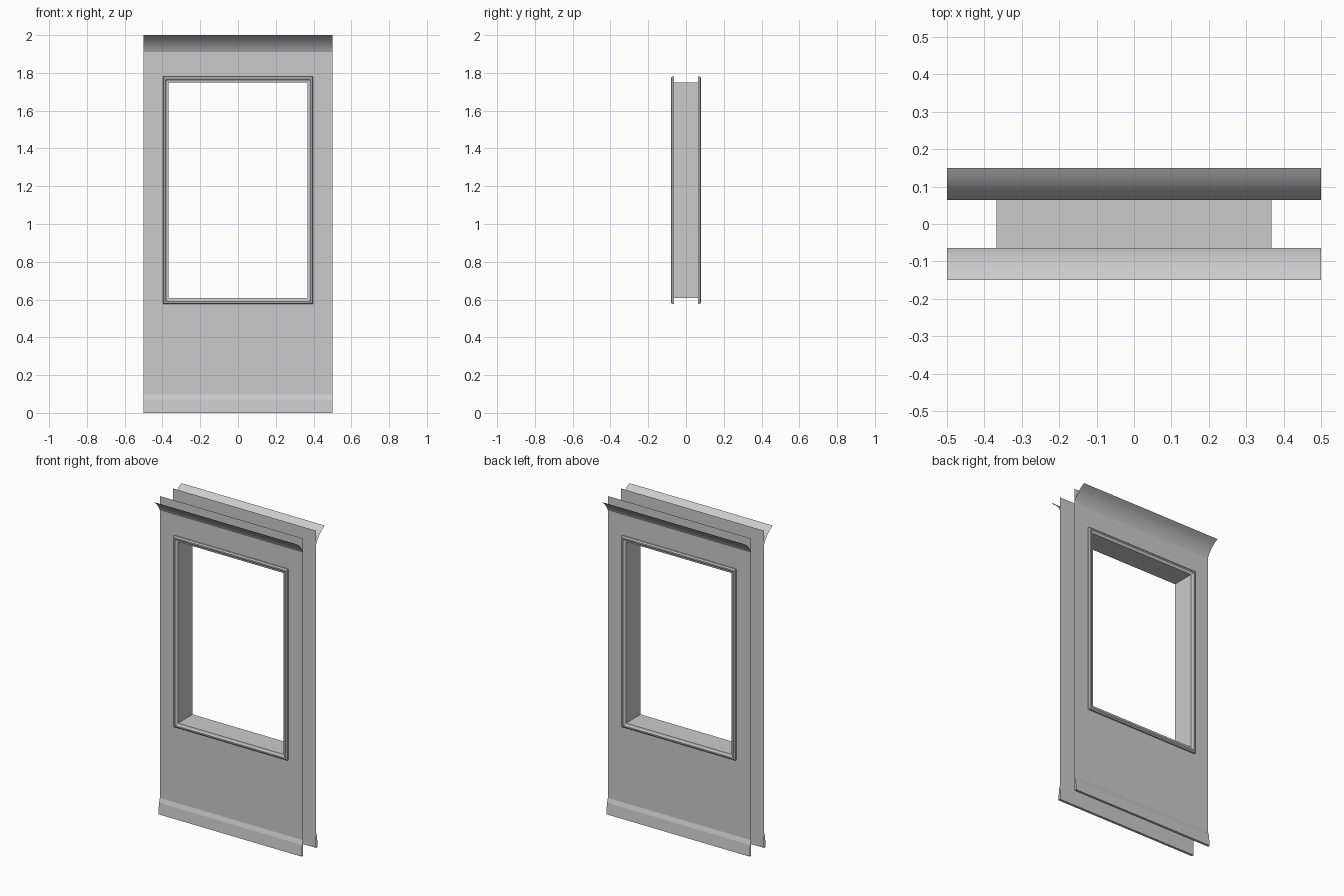
import bpy, bmesh
from math import pi
from mathutils import Matrix

if "Cube" in bpy.data.objects:
    bpy.data.objects.remove(bpy.data.objects["Cube"])

W = 0.5            # half width of the panel
Y = 0.064          # distance of each wall sheet from the centre plane
X1, Z0, Z1 = 0.367, 0.607, 1.75   # window opening


def finish(name, bm, smooth=False):
    me = bpy.data.meshes.new(name)
    bm.to_mesh(me)
    bm.free()
    ob = bpy.data.objects.new(name, me)
    bpy.context.collection.objects.link(ob)
    if smooth:
        bpy.ops.object.select_all(action='DESELECT')
        bpy.context.view_layer.objects.active = ob
        ob.select_set(True)
        bpy.ops.object.shade_smooth_by_angle(angle=pi / 6)
    return ob


def skin(bm, rows, closed=False):
    """Bridge consecutive rows of points with quads."""
    vs = [[bm.verts.new(p) for p in r] for r in rows]
    n = len(rows[0])
    for a, b in zip(vs, vs[1:]):
        for i in range(n if closed else n - 1):
            j = (i + 1) % n
            bm.faces.new((a[i], a[j], b[j], b[i]))


def rect(grow, y):
    """Window-shaped loop, enlarged by grow, at depth y."""
    x, lo, hi = X1 + grow, Z0 - grow, Z1 + grow
    return [(-x, y, lo), (x, y, lo), (x, y, hi), (-x, y, hi)]


def both_sides(name, rows, closed=False, smooth=False):
    """Front part plus its copy turned half way round."""
    for side, turn in (("front", 0), ("back", pi)):
        bm = bmesh.new()
        skin(bm, rows, closed)
        bm.transform(Matrix.Rotation(turn, 4, 'Z'))
        finish(f"{side}_{name}", bm, smooth)


def strip(profile):
    """Rows running across the panel width, from (depth, height) points."""
    return [[(-W, -d, z), (W, -d, z)] for d, z in profile]


# Wall sheets with the window hole
outer = [(-W, -Y, 0), (W, -Y, 0), (W, -Y, 2), (-W, -Y, 2)]
both_sides("wall", [outer, rect(0, -Y)], closed=True)

# Raised window trim
trim = [(0.031, Y), (0.031, 0.073), (0.024, 0.079), (0.016, 0.079),
        (0.010, 0.074), (0.0, 0.072), (0.0, Y)]
both_sides("window_trim", [rect(g, -d) for g, d in trim], closed=True)

# Baseboard with a sloped top
both_sides("baseboard", strip([(Y, 0), (0.08, 0), (0.073, 0.07), (Y, 0.097)]))

# Concave crown moulding
both_sides("crown", strip([(Y, 1.91), (0.071, 1.925), (0.08, 1.94), (0.098, 1.963),
                           (0.122, 1.984), (0.15, 2.0)]), smooth=True)

# Window reveal joining both sheets
bm = bmesh.new()
skin(bm, [rect(0, -Y), rect(0, Y)], closed=True)
finish("window_reveal", bm)
